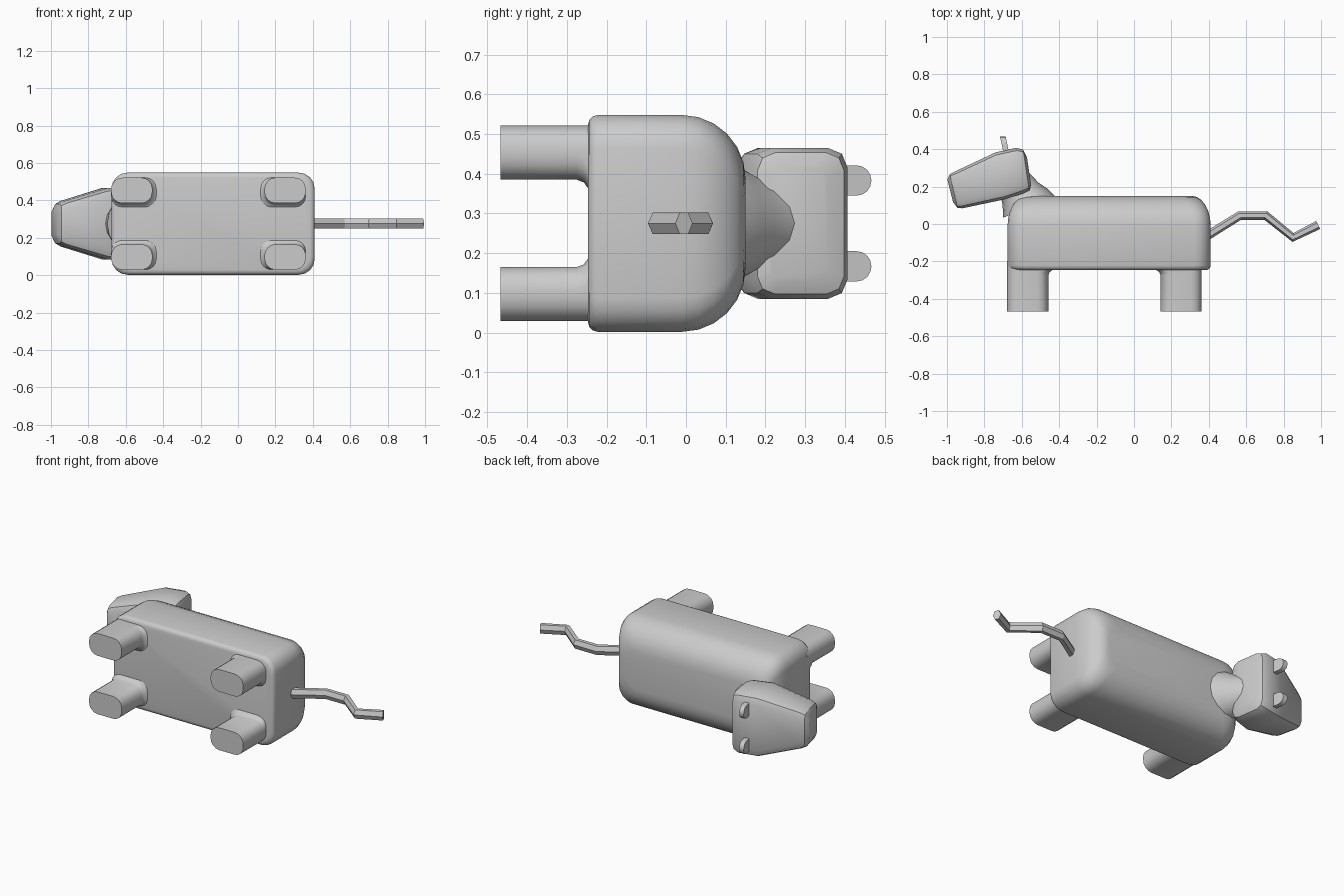
import bpy, bmesh
from math import cos, sin, pi, radians
from mathutils import Vector

if "Cube" in bpy.data.objects:
    bpy.data.objects.remove(bpy.data.objects["Cube"])

grey = bpy.data.materials.new("plain grey")
grey.use_nodes = True
COLOUR = (0.6, 0.6, 0.6, 1)
grey.diffuse_color = COLOUR
grey.node_tree.nodes["Principled BSDF"].inputs["Base Color"].default_value = COLOUR
MID = 0.275  # symmetry plane height


def rounded(half_a, half_b, radius, seg=4):
    """Outline of a rounded rectangle as (a, b) pairs."""
    radius = min(radius, half_a, half_b)
    pts = []
    for k, (sa, sb) in enumerate([(1, 1), (-1, 1), (-1, -1), (1, -1)]):
        for i in range(seg + 1):
            t = (k + i / seg) * pi / 2
            pts.append((sa * (half_a - radius) + radius * cos(t),
                        sb * (half_b - radius) + radius * sin(t)))
    return pts


def loft(name, rings, angle=35):
    """Skin a list of equal-length rings and cap both ends."""
    bm = bmesh.new()
    loops = [[bm.verts.new(p) for p in ring] for ring in rings]
    n = len(loops[0])
    for lo, hi in zip(loops, loops[1:]):
        for i in range(n):
            j = (i + 1) % n
            bm.faces.new((lo[i], lo[j], hi[j], hi[i]))
    bm.faces.new(loops[0])
    bm.faces.new(loops[-1])
    bmesh.ops.remove_doubles(bm, verts=bm.verts, dist=0.0005)
    bmesh.ops.recalc_face_normals(bm, faces=bm.faces)
    mesh = bpy.data.meshes.new(name)
    bm.to_mesh(mesh)
    bm.free()
    mesh.materials.append(grey)
    obj = bpy.data.objects.new(name, mesh)
    bpy.context.collection.objects.link(obj)
    bpy.ops.object.select_all(action='DESELECT')
    obj.select_set(True)
    bpy.context.view_layer.objects.active = obj
    bpy.ops.object.shade_smooth_by_angle(angle=radians(angle))
    return obj


def slab(cx, y, cz, half_x, half_z, radius):
    """Ring lying flat at depth y."""
    return [Vector((cx + a, y, cz + b)) for a, b in rounded(half_x, half_z, radius)]


# Body: small rounding at the belly, broad rounding along the back
levels = []
for i in range(4):
    t = i / 3 * pi / 2
    levels.append((-0.247 + 0.025 * (1 - cos(t)), 0.025 * (1 - sin(t)), 0.025 * (1 - sin(t))))
for i in range(7):
    t = i / 6 * pi / 2
    levels.append((-0.01 + 0.16 * sin(t), 0.1 * (1 - cos(t)), 0.16 * (1 - cos(t))))
loft("body", [slab(-0.133, y, MID, 0.543 - dx, 0.273 - dz, 0.085) for y, dx, dz in levels])

# Legs, with a small fillet on the inner sides where they meet the belly
for end, cx, inward in (("front", -0.568, 1), ("back", 0.252, -1)):
    for side, s in (("upper", 1), ("lower", -1)):
        rings = []
        for y, flare in ((-0.467, 0), (-0.275, 0), (-0.257, 0.007), (-0.245, 0.024), (-0.2, 0.024)):
            rings.append(slab(cx + inward * flare / 2, y, MID + s * (0.178 - flare / 2),
                              0.11 + flare / 2, 0.068 + flare / 2, 0.058))
        loft(f"{end}_leg_{side}", rings)

# Head: cross-sections from the snout to the back of the skull
sections = [  # top edge, bottom edge, half width, corner radius
    ((-0.998, 0.238), (-0.968, 0.118), 0.07, 0.02),
    ((-0.985, 0.266), (-0.943, 0.085), 0.105, 0.035),
    ((-0.957, 0.281), (-0.917, 0.084), 0.122, 0.045),
    ((-0.74, 0.383), (-0.69, 0.132), 0.19, 0.05),
    ((-0.63, 0.407), (-0.59, 0.165), 0.19, 0.05),
    ((-0.593, 0.398), (-0.56, 0.18), 0.178, 0.045),
    ((-0.572, 0.355), (-0.55, 0.21), 0.145, 0.03),
]
rings = []
for top, bottom, half, radius in sections:
    top, bottom = Vector((*top, MID)), Vector((*bottom, MID))
    mid, up = (top + bottom) / 2, (top - bottom).normalized()
    rings.append([mid + up * a + Vector((0, 0, b))
                  for a, b in rounded((top - bottom).length / 2, half, radius, 2)])
loft("head", rings, 30)

# Neck: round, flaring into the shoulders
rings = []
for x, y, radius in ((-0.56, 0.09, 0.16), (-0.585, 0.145, 0.135), (-0.61, 0.18, 0.115), (-0.66, 0.24, 0.11)):
    rings.append([Vector((x + radius * cos(t) * 0.87, y + radius * cos(t) * 0.35, MID + radius * sin(t)))
                  for t in (i * pi / 8 for i in range(16))])
loft("neck", rings)

# Ears: thin tabs with a rounded tip
for side, s in (("upper", 1), ("lower", -1)):
    outline = [(0.36, -0.038), (0.36, 0.038)]
    outline += [(0.43 + 0.037 * sin(t), 0.038 * cos(t)) for t in (i * pi / 8 for i in range(9))]
    loft(f"ear_{side}", [[Vector((-0.603 - 0.21 * y + dx, y, MID + s * 0.108 + z)) for y, z in outline]
                         for dx in (-0.015, 0.015)])

# Tail: faceted kinked tube ending in a tuft
path = [Vector(p) for p in ((0.38, -0.07, MID), (0.565, 0.045, MID), (0.705, 0.045, MID),
                            (0.85, -0.072, MID), (0.985, -0.005, MID))]
rings = []
for i, p in enumerate(path):
    before = (p - path[max(i - 1, 0)]).normalized()
    after = (path[min(i + 1, len(path) - 1)] - p).normalized()
    along = (before + after).normalized()
    across = Vector((-along.y, along.x, 0))
    rings.append([p + across * 0.024 * cos(t) + Vector((0, 0, 0.031 * sin(t)))
                  for t in (k * pi / 3 for k in range(6))])
loft("tail", rings, 25)
